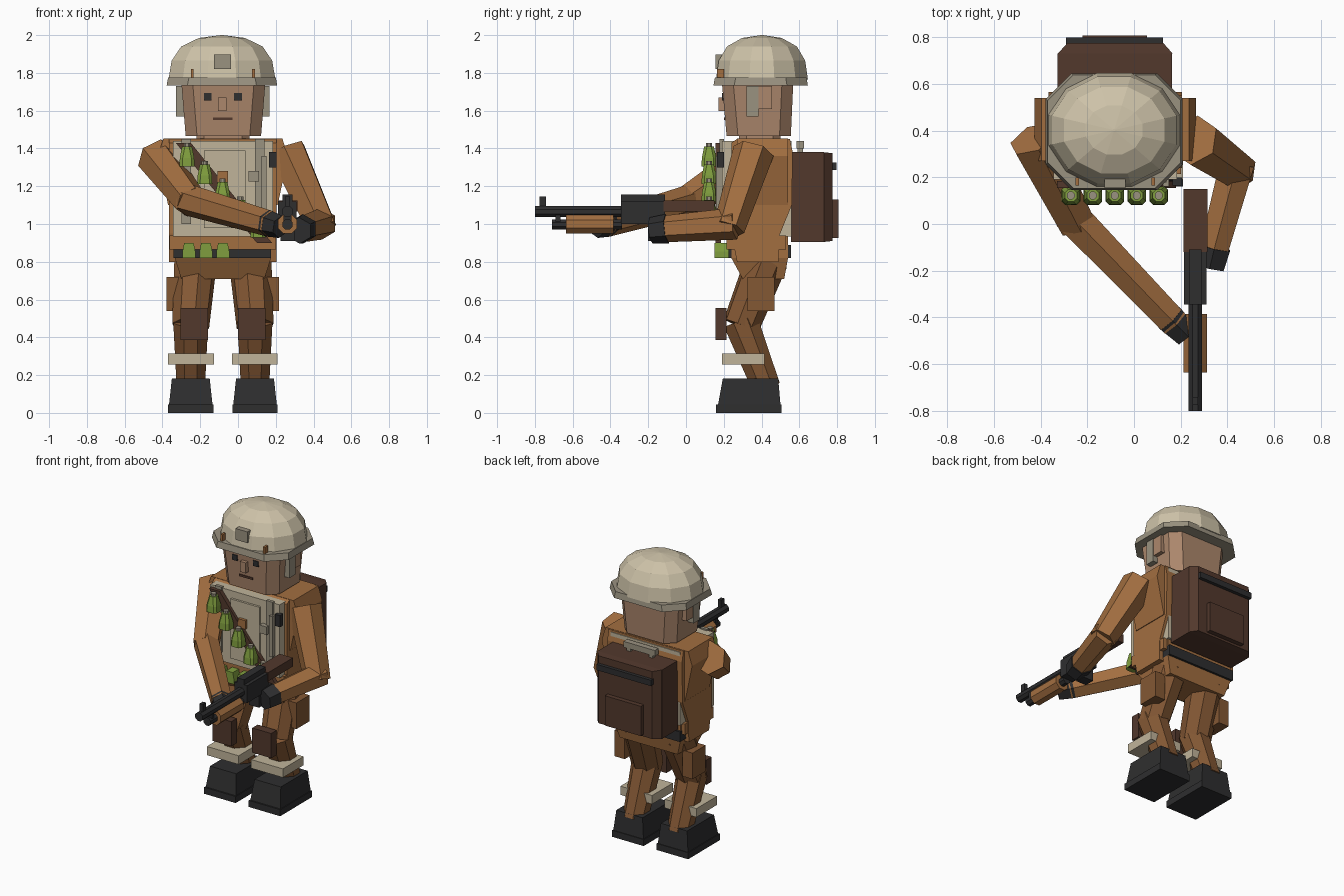
import bpy, bmesh, math
from mathutils import Vector, Matrix

if "Cube" in bpy.data.objects:
    bpy.data.objects.remove(bpy.data.objects["Cube"])


def material(name, *srgb):
    lin = [((c / 255 + 0.055) / 1.055) ** 2.4 for c in srgb] + [1]
    m = bpy.data.materials.new(name)
    m.use_nodes = True
    m.diffuse_color = lin
    m.node_tree.nodes["Principled BSDF"].inputs["Base Color"].default_value = lin
    return m


UNIFORM = material("uniform tan", 162, 110, 64)
TROUSER = material("trouser brown", 132, 88, 52)
SKIN = material("skin", 172, 135, 108)
SHELL = material("helmet beige", 205, 194, 168)
TRIM = material("grey beige", 154, 146, 128)
VEST = material("vest beige", 192, 180, 154)
BLACK = material("black", 46, 46, 47)
LEATHER = material("dark brown", 82, 56, 44)
GREEN = material("green", 128, 158, 62)
CX = -0.08  # centre line of the body


def finish(name, bm, mat):
    bmesh.ops.recalc_face_normals(bm, faces=bm.faces)
    me = bpy.data.meshes.new(name)
    bm.to_mesh(me)
    bm.free()
    me.materials.append(mat)
    ob = bpy.data.objects.new(name, me)
    bpy.context.collection.objects.link(ob)
    return ob


def loft(name, mat, rings):
    """Skin a stack of point rings and cap both ends."""
    bm = bmesh.new()
    vs = [[bm.verts.new(p) for p in ring] for ring in rings]
    n = len(vs[0])
    for a, b in zip(vs, vs[1:]):
        for i in range(n):
            j = (i + 1) % n
            bm.faces.new((a[i], a[j], b[j], b[i]))
    bm.faces.new(vs[0])
    bm.faces.new(vs[-1])
    return finish(name, bm, mat)


def rect(x, y, z, c=0):
    """Horizontal rectangle, with corners cut by c."""
    (a, b), (d, e) = x, y
    if not c:
        return [(a, d, z), (b, d, z), (b, e, z), (a, e, z)]
    return [(a + c, d, z), (b - c, d, z), (b, d + c, z), (b, e - c, z),
            (b - c, e, z), (a + c, e, z), (a, e - c, z), (a, d + c, z)]


def box(name, mat, x, y, z, c=0):
    return loft(name, mat, [rect(x, y, z[0], c), rect(x, y, z[1], c)])


def limb(name, mat, p, q, r1, r2, n=6, extend=0.0):
    """Flat-sided prism between two points."""
    p, q = Vector(p), Vector(q)
    d = (q - p).normalized()
    p, q = p - d * extend, q + d * extend
    rot = d.to_track_quat('Z', 'Y')
    rings = []
    for c, r in ((p, r1), (q, r2)):
        angles = [math.tau * (i + 0.5) / n for i in range(n)]
        rings.append([c + rot @ Vector((r * math.cos(a), r * math.sin(a), 0)) for a in angles])
    return loft(name, mat, rings)


def extrude_x(name, mat, profile, x0, x1):
    return loft(name, mat, [[(x, y, z) for y, z in profile] for x in (x0, x1)])


def span(s, a, b):
    """Sideways range measured from the centre line, on side s."""
    return tuple(sorted((CX + s * a, CX + s * b)))


# Legs, with boots, bands, knee pads and thigh pockets on both sides
for s, side in ((-1, "right"), (1, "left")):
    wide, narrow = span(s, 0.05, 0.29), span(s, 0.07, 0.27)
    box(side + "_sole", BLACK, wide, (0.16, 0.505), (0, 0.045))
    loft(side + "_boot", BLACK, [rect(span(s, 0.055, 0.285), (0.17, 0.5), 0.045),
                                 rect(narrow, (0.195, 0.488), 0.183)])
    hip, knee, ankle = [(CX + s * x, y, z) for x, y, z in
                        ((0.145, 0.425, 0.80), (0.17, 0.295, 0.47), (0.17, 0.42, 0.15))]
    limb(side + "_thigh", TROUSER, hip, knee, 0.115, 0.1, 8, 0.01)
    limb(side + "_shin", TROUSER, knee, ankle, 0.1, 0.08, 8, 0.02)
    box(side + "_shin_band", VEST, span(s, 0.048, 0.29), (0.19, 0.415), (0.255, 0.315))
    loft(side + "_knee_pad", LEATHER, [rect(span(s, 0.08, 0.225), (0.155, 0.215), z)
                                       for z in (0.385, 0.555)])
    box(side + "_thigh_pocket", TROUSER, span(s, 0.22, 0.298), (0.325, 0.468), (0.54, 0.72))

# Hips and belt
loft("hips", UNIFORM, [rect((-0.3, 0.14), (0.3, 0.52), 0.71),
                       rect((-0.335, 0.175), (0.24, 0.54), 0.82),
                       rect((-0.335, 0.175), (0.24, 0.54), 0.95)])
box("belt", BLACK, (-0.342, 0.175), (0.225, 0.555), (0.82, 0.89))

# Torso sides over a vest that shows at front and back
side_profile = [(0.24, 1.43), (0.27, 1.45), (0.55, 1.45), (0.565, 1.38), (0.56, 1.1),
                (0.495, 0.94), (0.49, 0.8), (0.27, 0.8), (0.24, 0.95)]
extrude_x("torso", UNIFORM, side_profile, -0.365, 0.205)
box("waist", UNIFORM, (-0.362, 0.202), (0.215, 0.53), (0.865, 0.94))
loft("shoulders", UNIFORM, [rect((-0.37, 0.21), (0.27, 0.54), 1.1),
                            rect((-0.425, 0.265), (0.27, 0.54), 1.36),
                            rect((-0.395, 0.235), (0.27, 0.54), 1.452)])
box("vest", VEST, (-0.345, 0.185), (0.19, 0.558), (0.935, 1.44))
box("vest_panel", VEST, (-0.18, 0.04), (0.175, 0.2), (0.98, 1.39))
for x in (-0.3, 0.09):
    box("vest_strap", TRIM, (x, x + 0.05), (0.178, 0.2), (1.0, 1.45))
box("vest_tube", TRIM, (0.125, 0.15), (0.16, 0.2), (1.08, 1.36))
box("vest_clip", TRIM, (0.055, 0.11), (0.155, 0.2), (1.225, 1.28))
box("vest_patch", UNIFORM, (-0.108, -0.052), (0.155, 0.2), (1.22, 1.28))
box("shoulder_radio", BLACK, (0.165, 0.205), (0.165, 0.2), (1.3, 1.38))

# Diagonal bandolier with a row of green canisters
loft("bandolier", LEATHER, [[(x, y, z) for x, z in
     ((-0.33, 1.43), (-0.25, 1.43), (0.18, 0.9), (0.1, 0.9))] for y in (0.155, 0.185)])
for i in range(5):
    x, z = -0.27 + 0.094 * i, 1.36 - 0.094 * i
    loft("canister", GREEN, [rect((x - w, x + w), (0.122 - w, 0.122 + w), z + h, 0.015)
                             for w, h in ((0.04, -0.055), (0.038, -0.01), (0.026, 0.05))])
    limb("canister_cap", TRIM, (x, 0.122, z + 0.05), (x, 0.122, z + 0.068), 0.018, 0.018, 8)
for x in (-0.26, -0.17, -0.08):
    loft("belt_pouch", GREEN, [rect((x - w, x + w), (0.15, 0.23), z)
                               for w, z in ((0.034, 0.82), (0.034, 0.855), (0.025, 0.9))])

# Backpack
loft("backpack", LEATHER, [rect((-0.328, 0.163), (0.555, 0.73), 0.905),
                           rect((-0.328, 0.163), (0.555, 0.73), 1.38)])
loft("backpack_back", LEATHER, [[(x, y, z) for x, z in ((CX - w, 0.905 + t), (CX + w, 0.905 + t),
     (CX + w, 1.38 - t), (CX - w, 1.38 - t))] for y, w, t in ((0.73, 0.245, 0), (0.775, 0.205, 0.005))])
box("backpack_pocket", LEATHER, (-0.22, 0.055), (0.76, 0.807), (0.925, 1.13))
box("backpack_strap", BLACK, (-0.29, 0.125), (0.765, 0.798), (1.285, 1.325))
box("pack_handle", TRIM, (-0.2, 0.04), (0.585, 0.625), (1.4, 1.44))
for x in (-0.18, -0.01):
    box("handle_post", TRIM, (x, x + 0.03), (0.59, 0.62), (1.375, 1.41))

# Neck, head and face
box("neck", SKIN, (-0.22, 0.06), (0.28, 0.5), (1.43, 1.48), 0.04)
loft("head", SKIN, [rect((-0.277, 0.122), (0.215, 0.555), 1.465, 0.06),
                    rect((-0.3, 0.145), (0.19, 0.568), 1.75, 0.06)])
for s in (-1, 1):
    box("eye", BLACK, span(s, 0.06, 0.1), (0.19, 0.2), (1.655, 1.693))
    box("ear", SKIN, span(s, 0.2, 0.242), (0.36, 0.455), (1.61, 1.73))
    box("chin_strap", TRIM, span(s, 0.2, 0.248), (0.32, 0.385), (1.57, 1.73))
    box("helmet_tab", UNIFORM, span(s, 0.155, 0.17), (0.165, 0.2), (1.77, 1.82))
box("nose", SKIN, (-0.105, -0.062), (0.172, 0.22), (1.598, 1.67))
box("mouth", LEATHER, (-0.132, -0.03), (0.2, 0.21), (1.55, 1.564))

# Helmet: faceted dome above a brim with cut corners
dome = [(1.0, 1.765), (0.94, 1.865), (0.76, 1.94), (0.43, 1.985), (0.02, 2.0)]
ring = [math.tau * (i + 0.5) / 12 for i in range(12)]
loft("helmet", SHELL, [[(-0.085 + 0.293 * r * math.cos(a), 0.402 + 0.252 * r * math.sin(a), z)
                        for a in ring] for r, z in dome])
loft("helmet_brim", TRIM, [rect((-0.378, 0.208), (0.145, 0.645), 1.732, 0.11),
                           rect((-0.37, 0.2), (0.153, 0.638), 1.775, 0.11)])
box("helmet_mount", TRIM, (-0.127, -0.037), (0.155, 0.25), (1.82, 1.897))

# Right arm reaches across to the handguard, left arm folds to the grip
shoulder, elbow, wrist = (-0.425, 0.35, 1.345), (-0.255, 0.02, 1.125), (0.155, -0.405, 1.005)
limb("right_upper_arm", UNIFORM, shoulder, elbow, 0.108, 0.088, 6, 0.02)
limb("right_forearm", UNIFORM, elbow, wrist, 0.085, 0.07, 6, 0.025)
limb("right_hand", BLACK, wrist, (0.225, -0.475, 0.985), 0.072, 0.06, 6)
shoulder, elbow, wrist = (0.27, 0.35, 1.36), (0.435, 0.235, 1.0), (0.345, -0.1, 0.975)
limb("left_upper_arm", UNIFORM, shoulder, elbow, 0.11, 0.085, 6, 0.03)
limb("left_forearm", UNIFORM, elbow, wrist, 0.085, 0.07, 6, 0.03)
limb("left_hand", BLACK, wrist, (0.325, -0.185, 0.965), 0.078, 0.07, 6)

# Long gun along the y axis
GX = 0.262
box("gun_stock", LEATHER, (0.212, 0.314), (-0.12, 0.15), (1.065, 1.125))
box("gun_receiver", BLACK, (0.213, 0.311), (-0.345, -0.11), (1.0, 1.12))
box("gun_top_rail", BLACK, (0.235, 0.288), (-0.345, -0.11), (1.11, 1.155))
box("gun_grip", BLACK, (0.225, 0.3), (-0.2, -0.13), (0.91, 1.01))
limb("gun_barrel", BLACK, (GX, -0.34, 1.066), (GX, -0.8, 1.066), 0.031, 0.031, 8)
limb("gun_magazine_tube", BLACK, (GX, -0.34, 0.998), (GX, -0.71, 0.998), 0.029, 0.029, 8)
limb("gun_handguard", UNIFORM, (GX, -0.385, 1.0), (GX, -0.635, 1.0), 0.055, 0.055, 8)
box("gun_barrel_clamp", BLACK, (0.24, 0.284), (-0.69, -0.665), (0.985, 1.08))
box("gun_front_sight", BLACK, (0.25, 0.274), (-0.775, -0.74), (1.08, 1.145))
